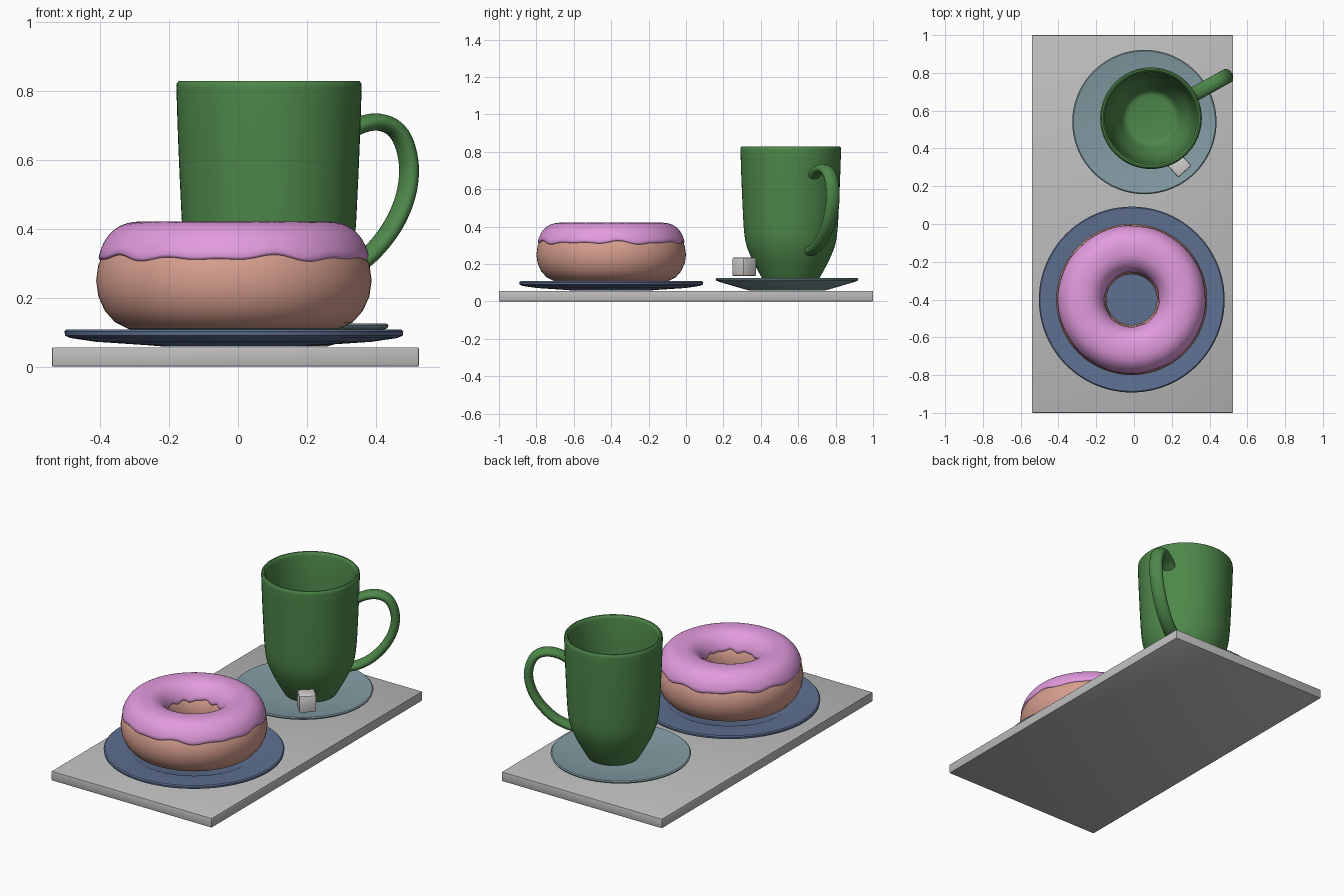
import bpy, bmesh, math
from mathutils import Vector

if "Cube" in bpy.data.objects:
    bpy.data.objects.remove(bpy.data.objects["Cube"])

TAU = 2 * math.pi


def material(name, rgb):
    lin = [((c / 255 + 0.055) / 1.055) ** 2.4 for c in rgb]
    m = bpy.data.materials.new(name)
    m.diffuse_color = (*lin, 1)
    m.use_nodes = True
    m.node_tree.nodes["Principled BSDF"].inputs["Base Color"].default_value = m.diffuse_color
    return m


GREEN = material("mug green", (78, 136, 74))
PINK = material("icing pink", (226, 155, 222))
DOUGH = material("dough tan", (214, 158, 142))
BLUE = material("plate blue", (94, 112, 146))
TEAL = material("saucer grey blue", (130, 156, 163))
GREY = material("board grey", (190, 190, 190))
WHITE = material("sugar white", (212, 208, 208))


def finish(bm, name, mat, loc=(0, 0, 0), rot=0, angle=40):
    bmesh.ops.recalc_face_normals(bm, faces=bm.faces)
    me = bpy.data.meshes.new(name)
    bm.to_mesh(me)
    bm.free()
    ob = bpy.data.objects.new(name, me)
    bpy.context.collection.objects.link(ob)
    ob.location = loc
    ob.rotation_euler.z = rot
    me.materials.append(mat)
    bpy.ops.object.select_all(action='DESELECT')
    ob.select_set(True)
    bpy.context.view_layer.objects.active = ob
    bpy.ops.object.shade_smooth_by_angle(angle=math.radians(angle))
    return ob


def skin(rings, closed_u, closed_v=True, caps=False):
    """Join a list of point rings into a surface."""
    bm = bmesh.new()
    vs = [[bm.verts.new(p) for p in r] for r in rings]
    n, m = len(vs), len(vs[0])
    for i in range(n if closed_u else n - 1):
        for j in range(m if closed_v else m - 1):
            a, b = vs[i], vs[(i + 1) % n]
            k = (j + 1) % m
            bm.faces.new((a[j], a[k], b[k], b[j]))
    if caps:
        bm.faces.new(vs[0])
        bm.faces.new(vs[-1])
    return bm


def lathe(profile, seg=64, closed=False):
    """Revolve (radius, z) points; open profiles get flat end caps."""
    rings = [[(r * math.cos(TAU * i / seg), r * math.sin(TAU * i / seg), z)
              for i in range(seg)] for r, z in profile]
    return skin(rings, closed, caps=not closed)


def spline(pts, steps=6):
    """Catmull-Rom curve through 2D points."""
    p = [Vector(q) for q in pts]
    p = [2 * p[0] - p[1]] + p + [2 * p[-1] - p[-2]]
    out = []
    for i in range(1, len(p) - 2):
        a, b, c, d = p[i - 1:i + 3]
        for s in range(steps):
            t = s / steps
            out.append(0.5 * (2 * b + (c - a) * t + (2 * a - 5 * b + 4 * c - d) * t * t
                              + (3 * b - a - 3 * c + d) * t ** 3))
    return out + [p[-2]]


def box(name, size, loc, mat, rot=0, bevel=0.004):
    bm = bmesh.new()
    bmesh.ops.create_cube(bm, size=1)
    bmesh.ops.scale(bm, vec=size, verts=bm.verts)
    bmesh.ops.bevel(bm, geom=bm.edges[:], offset=bevel, segments=2,
                    profile=0.5, affect='EDGES')
    return finish(bm, name, mat, loc, rot)


# Serving board
box("board", (1.065, 2, 0.056), (-0.0075, 0, 0.028), GREY)

# Doughnut plate with a raised rim and a shallow well
DX, DY = -0.012, -0.4
finish(lathe([(0.20, 0.058), (0.25, 0.062), (0.40, 0.072), (0.475, 0.083), (0.49, 0.09),
              (0.492, 0.102), (0.486, 0.108), (0.36, 0.103), (0.345, 0.101), (0.335, 0.096),
              (0.2, 0.096)], 96), "plate", BLUE, (DX, DY, 0), angle=30)

# Dough ring with flattened base
R = 0.267
ring = []
for i in range(20):
    t = TAU * i / 20
    ring.append((R + 0.133 * math.cos(t), max(0.11, 0.25 + 0.15 * math.sin(t))))
finish(lathe(ring, 64, closed=True), "dough_ring", DOUGH, (DX, DY, 0), angle=60)

# Icing: upper shell of the ring with wavy outer and inner edges
A, B, ZC, N, SEG, K = 0.131, 0.166, 0.255, 2.4, 128, 24
rings = []
for i in range(SEG):
    u = TAU * i / SEG
    wave = 0.005 * math.sin(9 * u + 0.6) + 0.004 * math.sin(14 * u) + 0.003 * math.sin(5 * u + 2)
    t0 = math.asin(((0.067 + wave) / B) ** (N / 2))
    t1 = math.asin(((0.075 - wave) / B) ** (N / 2))
    row = []
    for k in range(K + 1):
        t = t0 + (math.pi - t1 - t0) * k / K
        c, s = math.cos(t), math.sin(t)
        row.append([math.copysign(abs(c) ** (2 / N), c) * A, ZC + B * s ** (2 / N)])
    # rolled lips, tucked into the dough
    lip0 = [[row[0][0] - 0.025, row[0][1] - 0.010], [row[0][0] - 0.004, row[0][1] - 0.008]]
    lip1 = [[row[-1][0] + 0.004, row[-1][1] - 0.008], [row[-1][0] + 0.025, row[-1][1] - 0.010]]
    rings.append([((R + x) * math.cos(u), (R + x) * math.sin(u), z)
                  for x, z in lip0 + row + lip1])
finish(skin(rings, True), "icing", PINK, (DX, DY, 0), angle=60)

# Saucer
finish(lathe([(0.20, 0.058), (0.22, 0.063), (0.36, 0.104), (0.379, 0.112), (0.382, 0.12),
              (0.376, 0.125), (0.36, 0.122), (0.22, 0.103), (0.18, 0.102)], 96),
       "saucer", TEAL, (0.055, 0.54, 0), angle=35)

# Mug body: outer wall, rounded rim, inner wall and floor
MX, MY = 0.09, 0.56
outer = spline([(0.143, 0.108), (0.165, 0.145), (0.205, 0.22), (0.237, 0.30), (0.25, 0.38),
                (0.257, 0.50), (0.264, 0.66), (0.269, 0.81)], 3)
rim = [(0.268, 0.822), (0.262, 0.829), (0.254, 0.829), (0.247, 0.822), (0.244, 0.81)]
inner = spline([(0.24, 0.66), (0.232, 0.50), (0.224, 0.38), (0.205, 0.29), (0.165, 0.20),
                (0.14, 0.16), (0.115, 0.15)], 3)
finish(lathe([tuple(p) for p in outer] + rim + [tuple(p) for p in inner]),
       "mug_body", GREEN, (MX, MY, 0))

# Mug handle: oval section swept along a curved path
path = spline([(0.25, 0.675), (0.30, 0.70), (0.36, 0.71), (0.415, 0.692), (0.45, 0.645),
               (0.465, 0.57), (0.45, 0.485), (0.405, 0.40), (0.335, 0.325), (0.27, 0.285),
               (0.218, 0.268)])
rings = []
for i, p in enumerate(path):
    d = (path[min(i + 1, len(path) - 1)] - path[max(i - 1, 0)]).normalized()
    nrm = Vector((-d.y, d.x))
    rings.append([(p.x + nrm.x * 0.025 * math.cos(a), 0.039 * math.sin(a),
                   p.y + nrm.y * 0.025 * math.cos(a))
                  for a in (TAU * j / 20 for j in range(20))])
finish(skin(rings, False, caps=True), "mug_handle", GREEN, (MX, MY, 0), math.radians(29))

# Sugar cube
box("sugar_cube", (0.094, 0.094, 0.1), (0.238, 0.312, 0.185), WHITE, math.radians(42), 0.008)
